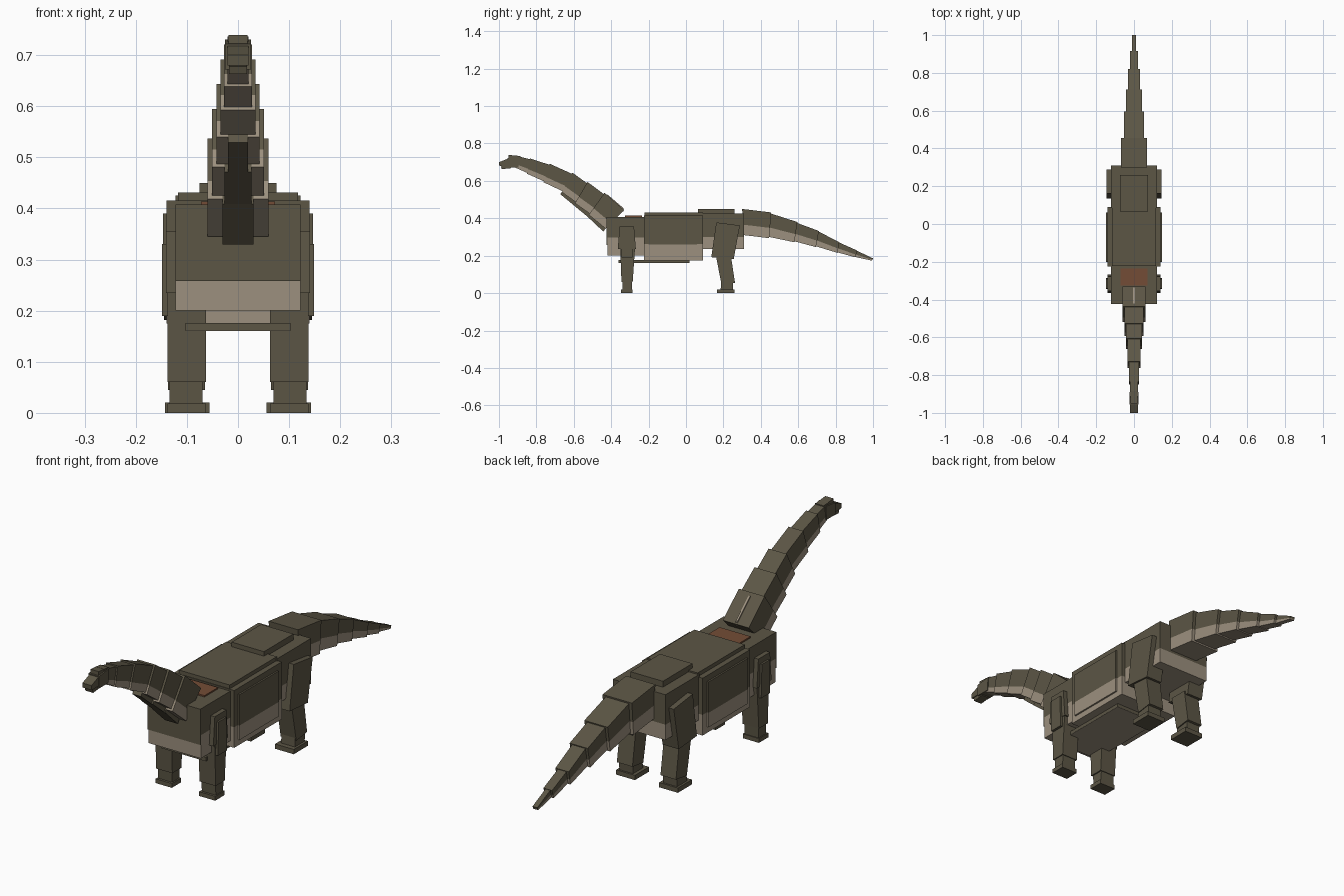
import bpy
from mathutils import Vector

cube = bpy.data.objects.get("Cube")
if cube:
    bpy.data.objects.remove(cube, do_unlink=True)


def material(name, rgb):
    m = bpy.data.materials.new(name)
    m.use_nodes = True
    m.diffuse_color = (*rgb, 1)
    bsdf = next(n for n in m.node_tree.nodes if n.type == 'BSDF_PRINCIPLED')
    bsdf.inputs["Base Color"].default_value = (*rgb, 1)
    bsdf.inputs["Roughness"].default_value = 0.9
    return m


OLIVE = material("olive hide", (0.107, 0.093, 0.060))
TAN = material("tan belly", (0.333, 0.279, 0.209))
BROWN = material("rust brown", (0.174, 0.073, 0.037))


def block(name, xs, top0, bot0, top1, bot1, split=0.0, mats=(OLIVE, TAN)):
    """Box swept between two (y, z) ends; the lower share 'split' is the second colour."""
    rows = []
    for top, bot in ((top0, bot0), (top1, bot1)):
        top, bot = Vector(top), Vector(bot)
        levels = [bot, bot.lerp(top, split), top] if split else [bot, top]
        rows.append(levels)
    n = len(rows[0])
    verts = [(x, p.x, p.y) for levels in rows for p in levels for x in xs]

    def v(end, level, side):
        return (end * n + level) * 2 + side

    faces, index = [], []
    for k in range(n - 1):
        colour = 1 if split and k == 0 else 0
        ring = [(0, 0), (0, 1), (1, 1), (1, 0)]
        for (e0, s0), (e1, s1) in zip(ring, ring[1:] + ring[:1]):
            faces.append((v(e0, k, s0), v(e1, k, s1), v(e1, k + 1, s1), v(e0, k + 1, s0)))
            index.append(colour)
    faces.append((v(0, 0, 0), v(1, 0, 0), v(1, 0, 1), v(0, 0, 1)))
    index.append(1 if split else 0)
    faces.append((v(0, n - 1, 0), v(0, n - 1, 1), v(1, n - 1, 1), v(1, n - 1, 0)))
    index.append(0)
    me = bpy.data.meshes.new(name)
    me.from_pydata(verts, [], faces)
    for m in mats:
        me.materials.append(m)
    for p, i in zip(me.polygons, index):
        p.material_index = i
    # Blocks whose ends run towards -y come out inverted
    if (top1[0] - top0[0]) * (xs[1] - xs[0]) < 0:
        me.flip_normals()
    me.update()
    ob = bpy.data.objects.new(name, me)
    bpy.context.collection.objects.link(ob)
    return ob


def box(name, xs, ys, zs, split=0.0, mats=(OLIVE, TAN)):
    return block(name, xs, (ys[0], zs[1]), (ys[0], zs[0]),
                 (ys[1], zs[1]), (ys[1], zs[0]), split, mats)


def wide(w):
    return (-w, w)


def chain(name, joints, widths, flare, split):
    """Row of shrinking segments; each far end is a little thicker than the next start."""
    for i, w in enumerate(widths):
        (t0, b0), (t1, b1) = joints[i], joints[i + 1]
        t1, b1 = Vector(t1), Vector(b1)
        grow = (t1 - b1) * flare
        block(f"{name}_{i + 1}", wide(w), t0, b0, t1 + grow, b1 - grow, split)


# Torso
box("chest", wide(0.122), (-0.42, -0.22), (0.20, 0.408), 0.47)
box("chest_front", wide(0.122), (-0.424, -0.419), (0.258, 0.408))
box("barrel", wide(0.14), (-0.225, 0.09), (0.175, 0.415), 0.36)
box("back_panel", wide(0.117), (-0.222, 0.09), (0.41, 0.431))
box("hips", wide(0.122), (0.085, 0.31), (0.235, 0.425), 0.34)
box("hip_panel", wide(0.075), (0.065, 0.26), (0.42, 0.45))
box("belly_plate", wide(0.103), (-0.36, 0.02), (0.16, 0.176), 0.05)
box("withers_patch", wide(0.072), (-0.325, -0.235), (0.405, 0.414), mats=(BROWN,))
for side, s in (("left", 1), ("right", -1)):
    xs = sorted((s * 0.138, s * 0.147))
    box(f"{side}_flank_panel", xs, (-0.2, 0.06), (0.20, 0.39), 0.32)

# Neck: joints as (top, bottom) pairs in (y, z)
neck = [((-0.33, 0.444), (-0.43, 0.345)), ((-0.44, 0.53), (-0.515, 0.425)),
        ((-0.53, 0.588), (-0.59, 0.487)), ((-0.61, 0.638), (-0.66, 0.545)),
        ((-0.73, 0.686), (-0.76, 0.598)), ((-0.835, 0.716), (-0.85, 0.643)),
        ((-0.915, 0.733), (-0.925, 0.68))]
chain("neck", neck, (0.06, 0.051, 0.042, 0.034, 0.027, 0.021), 0.06, 0.3)

# Stepped strips under the throat
for i, w in enumerate((0.03, 0.026, 0.02)):
    a, b = Vector(neck[i][1]), Vector(neck[i + 1][1])
    drop = Vector((-0.012, -0.016))
    block(f"throat_strip_{i + 1}", wide(w), a, a + drop, b, b + drop)

# Pale ridge along the base of the neck
block("neck_ridge", wide(0.004), (-0.335, 0.455), (-0.335, 0.435),
      (-0.42, 0.528), (-0.42, 0.505), mats=(TAN,))

# Head
block("skull", wide(0.025), (-0.89, 0.73), (-0.895, 0.672), (-0.955, 0.722), (-0.955, 0.672))
block("crown", wide(0.019), (-0.885, 0.733), (-0.885, 0.715), (-0.95, 0.739), (-0.95, 0.715))
block("snout", wide(0.021), (-0.945, 0.722), (-0.945, 0.68), (-1.0, 0.7), (-0.998, 0.68))
block("jaw", wide(0.018), (-0.935, 0.682), (-0.935, 0.668), (-0.99, 0.678), (-0.985, 0.663))

# Tail
tail = [((0.30, 0.45), (0.31, 0.31)), ((0.455, 0.425), (0.445, 0.3)),
        ((0.595, 0.375), (0.58, 0.277)), ((0.71, 0.328), (0.695, 0.25)),
        ((0.82, 0.27), (0.81, 0.218)), ((0.915, 0.226), (0.905, 0.193)),
        ((1.0, 0.185), (0.995, 0.174))]
chain("tail", tail, (0.068, 0.054, 0.042, 0.031, 0.02, 0.011), 0.05, 0.4)

# Legs
for side, s in (("left", 1), ("right", -1)):
    def span(a, b):
        return sorted((s * a, s * b))

    block(f"{side}_shoulder", span(0.08, 0.141), (-0.355, 0.355), (-0.365, 0.235),
          (-0.278, 0.355), (-0.268, 0.235))
    block(f"{side}_shoulder_plate", span(0.12, 0.149), (-0.342, 0.33), (-0.345, 0.19),
          (-0.29, 0.33), (-0.285, 0.19))
    block(f"{side}_front_leg", span(0.063, 0.138), (-0.352, 0.25), (-0.345, 0.06),
          (-0.272, 0.25), (-0.285, 0.06))
    block(f"{side}_front_shin", span(0.069, 0.134), (-0.34, 0.065), (-0.338, 0.015),
          (-0.288, 0.065), (-0.29, 0.015))
    box(f"{side}_front_foot", span(0.063, 0.138), (-0.348, -0.286), (0, 0.018))

    block(f"{side}_thigh", span(0.07, 0.145), (0.162, 0.378), (0.135, 0.192),
          (0.288, 0.362), (0.255, 0.182))
    block(f"{side}_hind_leg", span(0.065, 0.137), (0.16, 0.2), (0.19, 0.045),
          (0.24, 0.2), (0.262, 0.055))
    block(f"{side}_hind_ankle", span(0.07, 0.134), (0.188, 0.06), (0.185, 0.015),
          (0.252, 0.06), (0.25, 0.015))
    box(f"{side}_hind_foot", span(0.056, 0.143), (0.165, 0.258), (0, 0.02))
